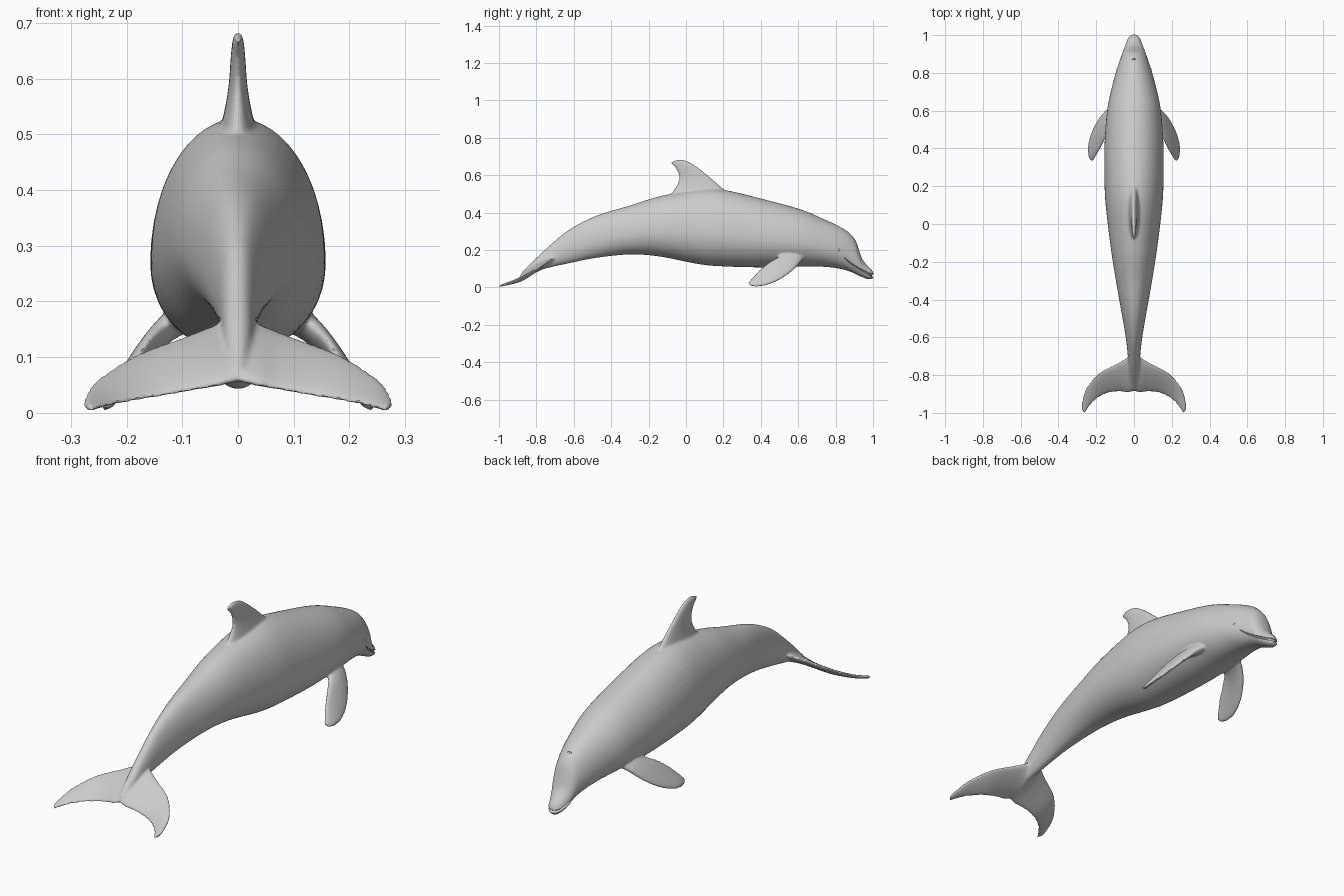
import bpy, bmesh, math
from mathutils import Vector

if "Cube" in bpy.data.objects:
    bpy.data.objects.remove(bpy.data.objects["Cube"])


def spline(rows, steps):
    """Catmull-Rom interpolation through rows of numbers."""
    out = []
    for i in range(len(rows) - 1):
        a, b = rows[max(i - 1, 0)], rows[i]
        c, d = rows[i + 1], rows[min(i + 2, len(rows) - 1)]
        for k in range(steps):
            t = k / steps
            out.append([0.5 * (2 * q + (r - p) * t + (2 * p - 5 * q + 4 * r - s) * t * t
                               + (3 * q - p - 3 * r + s) * t ** 3)
                        for p, q, r, s in zip(a, b, c, d)])
    return out + [list(rows[-1])]


def loft(name, rings):
    """Closed skin over a list of equal-sized rings."""
    bm = bmesh.new()
    loops = [[bm.verts.new(p) for p in ring] for ring in rings]
    n = len(loops[0])
    for a, b in zip(loops, loops[1:]):
        for i in range(n):
            j = (i + 1) % n
            bm.faces.new((a[i], a[j], b[j], b[i]))
    bm.faces.new(loops[0])
    bm.faces.new(loops[-1])
    bmesh.ops.recalc_face_normals(bm, faces=bm.faces[:])
    mesh = bpy.data.meshes.new(name)
    bm.to_mesh(mesh)
    bm.free()
    obj = bpy.data.objects.new(name, mesh)
    bpy.context.collection.objects.link(obj)
    return obj


def blade(name, rows, side=1, steps=6, n=24):
    """Fin: rows of leading point, trailing point, half thickness."""
    rows = spline(rows, steps)
    mids = [(Vector(r[:3]) + Vector(r[3:6])) / 2 for r in rows]
    rings = []
    for i, r in enumerate(rows):
        chord = Vector(r[3:6]) - Vector(r[:3])
        span = mids[min(i + 1, len(mids) - 1)] - mids[max(i - 1, 0)]
        normal = chord.cross(span).normalized()
        ring = []
        for k in range(n):
            a = math.tau * k / n
            p = mids[i] - chord * 0.5 * math.cos(a) + normal * r[6] * math.sin(a)
            ring.append((p.x * side, p.y, p.z))
        rings.append(ring)
    return loft(name, rings)


# Body: y, top z, bottom z, half width
BODY = spline([
    (-0.875, 0.085, 0.060, 0.012), (-0.80, 0.158, 0.088, 0.025), (-0.72, 0.232, 0.108, 0.031),
    (-0.62, 0.312, 0.130, 0.041), (-0.48, 0.383, 0.158, 0.064), (-0.30, 0.438, 0.176, 0.096),
    (-0.14, 0.487, 0.165, 0.121), (0.07, 0.525, 0.124, 0.147), (0.21, 0.520, 0.112, 0.156),
    (0.42, 0.470, 0.107, 0.156), (0.61, 0.418, 0.112, 0.141), (0.74, 0.364, 0.110, 0.113),
    (0.82, 0.326, 0.100, 0.091), (0.87, 0.294, 0.087, 0.074), (0.905, 0.254, 0.072, 0.062),
    (0.925, 0.200, 0.062, 0.055), (0.942, 0.153, 0.055, 0.048), (0.965, 0.122, 0.046, 0.040),
    (0.99, 0.098, 0.043, 0.028), (1.004, 0.075, 0.052, 0.010)], 6)


def section(row):
    y, top, bottom, w = row
    c = bottom + 0.42 * (top - bottom)
    return y, c, top - c, c - bottom, w


def body_ring(row, n=48):
    y, c, up, down, w = section(row)
    return [(w * math.sin(a), y, c + (up if math.cos(a) > 0 else down) * math.cos(a))
            for a in (math.tau * k / n for k in range(n))]


def skin_x(y, z):
    _, c, up, down, w = section(min(BODY, key=lambda r: abs(r[0] - y)))
    return w * math.sqrt(max(0, 1 - ((z - c) / (up if z > c else down)) ** 2))


body = loft("body", [body_ring(r) for r in BODY])
parts = [body]

# Dorsal fin
parts.append(blade("dorsal_fin", [
    (0, 0.26, 0.48, 0, -0.10, 0.48, 0.040), (0, 0.19, 0.535, 0, -0.055, 0.535, 0.026),
    (0, 0.13, 0.588, 0, -0.037, 0.585, 0.017), (0, 0.055, 0.648, 0, -0.052, 0.632, 0.013),
    (0, 0.005, 0.677, 0, -0.074, 0.656, 0.010), (0, -0.04, 0.684, 0, -0.084, 0.668, 0.007)]))

# Pectoral flippers and tail flukes, both sides
for side in (1, -1):
    parts.append(blade("flipper", [
        (0.08, 0.64, 0.17, 0.08, 0.49, 0.20, 0.030), (0.130, 0.615, 0.138, 0.125, 0.495, 0.165, 0.022),
        (0.180, 0.565, 0.085, 0.155, 0.450, 0.138, 0.016), (0.222, 0.49, 0.035, 0.182, 0.395, 0.095, 0.013),
        (0.243, 0.41, 0.008, 0.206, 0.353, 0.050, 0.010), (0.238, 0.35, 0.006, 0.220, 0.330, 0.022, 0.006)], side))
    parts.append(blade("fluke", [
        (-0.01, -0.66, 0.175, -0.01, -0.882, 0.062, 0.022), (0.035, -0.705, 0.158, 0.035, -0.892, 0.050, 0.018),
        (0.09, -0.738, 0.138, 0.075, -0.887, 0.042, 0.013), (0.19, -0.793, 0.100, 0.145, -0.897, 0.029, 0.010),
        (0.26, -0.882, 0.052, 0.215, -0.940, 0.017, 0.008), (0.279, -0.975, 0.014, 0.262, -1.004, 0.005, 0.006)], side))

# Fuse into one smooth skin
bpy.ops.object.select_all(action='DESELECT')
for p in parts:
    p.select_set(True)
bpy.context.view_layer.objects.active = body
bpy.ops.object.join()
remesh = body.modifiers.new("fuse", 'REMESH')
remesh.mode = 'VOXEL'
remesh.voxel_size = 0.005
smooth = body.modifiers.new("blend", 'SMOOTH')
smooth.factor = 0.5
smooth.iterations = 8

# Mouth groove cutter, following the skin around the beak
lip = [(0.848, 0.158, 0.002), (0.88, 0.130, 0.004), (0.92, 0.103, 0.005), (0.955, 0.084, 0.006), (0.985, 0.069, 0.006)]
right = [(skin_x(y, z), y, z, r) for y, z, r in lip]
path = right + [(0, 1.003, 0.062, 0.007)] + [(-x, y, z, r) for x, y, z, r in reversed(right)]
mouth = blade("mouth_cutter", [(x, y, z + r, x, y, z - r, r * 1.4) for x, y, z, r in path], n=12)


def ellipsoid(name, loc, scale):
    bpy.ops.mesh.primitive_uv_sphere_add(segments=20, ring_count=12, location=loc)
    obj = bpy.context.object
    obj.name = name
    obj.scale = scale
    bpy.ops.object.shade_smooth()
    return obj


# Blowhole cutter
blowhole = ellipsoid("blowhole_cutter", (0, 0.872, 0.292), (0.011, 0.004, 0.008))

for cutter in (mouth, blowhole):
    cut = body.modifiers.new("cut", 'BOOLEAN')
    cut.operation = 'DIFFERENCE'
    cut.solver = 'EXACT'
    cut.object = cutter
bpy.context.view_layer.objects.active = body
for m in list(body.modifiers):
    bpy.ops.object.modifier_apply(modifier=m.name)
for cutter in (mouth, blowhole):
    bpy.data.objects.remove(cutter)

# Eyes
for side in (1, -1):
    ellipsoid("eye", (side * (skin_x(0.815, 0.20) - 0.002), 0.815, 0.20), (0.005, 0.010, 0.006))

bpy.ops.object.select_all(action='DESELECT')
body.select_set(True)
bpy.context.view_layer.objects.active = body
bpy.ops.object.shade_smooth_by_angle(angle=math.radians(40))
